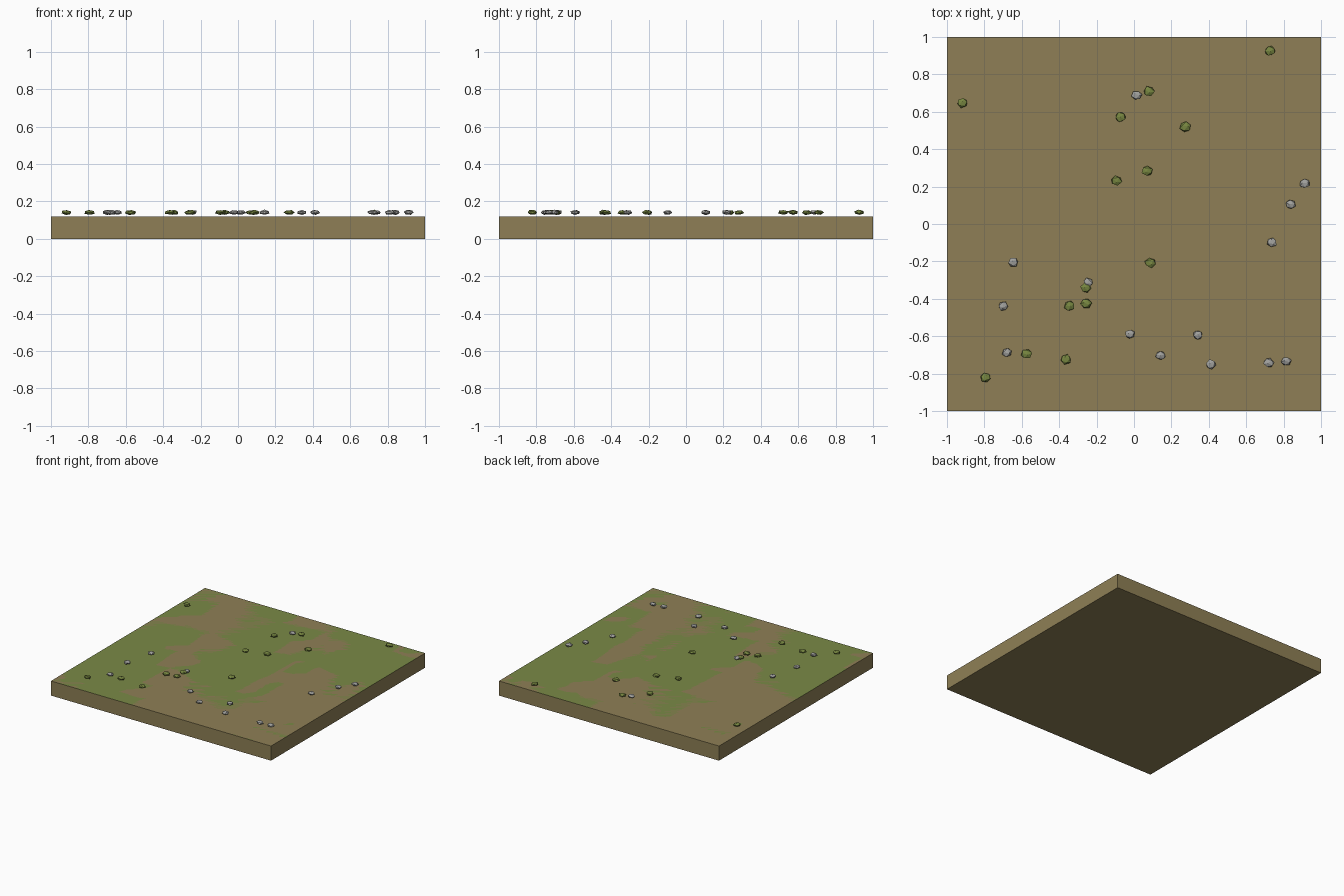
import bpy, bmesh, math, random
from mathutils import Matrix, Vector

if "Cube" in bpy.data.objects:
    bpy.data.objects.remove(bpy.data.objects["Cube"])

random.seed(4)
TOP = 0.12


def material(name, color):
    m = bpy.data.materials.new(name)
    m.diffuse_color = (*color, 1)
    m.use_nodes = True
    m.node_tree.nodes["Principled BSDF"].inputs["Base Color"].default_value = m.diffuse_color
    return m


EARTH = material("earth brown", (0.272, 0.213, 0.092))
GRASS = material("grass green", (0.195, 0.253, 0.062))
STONE = material("stone grey", (0.36, 0.36, 0.345))
MOSS = material("moss green", (0.185, 0.24, 0.052))


def add_object(name, bm, mat):
    mesh = bpy.data.meshes.new(name)
    bm.to_mesh(mesh)
    bm.free()
    mesh.materials.append(mat)
    obj = bpy.data.objects.new(name, mesh)
    bpy.context.collection.objects.link(obj)
    return obj


# Earth slab
bm = bmesh.new()
bmesh.ops.create_cube(bm, size=2)
for v in bm.verts:
    v.co.z = TOP if v.co.z > 0 else 0
add_object("earth_slab", bm, EARTH)

# Grass sheet lying flush in the top of the slab
bm = bmesh.new()
bmesh.ops.create_grid(bm, x_segments=20, y_segments=20, size=1)
for v in bm.verts:
    v.co.z = TOP
add_object("grass_sheet", bm, GRASS)


# Flattened, irregular low-poly lump
def lump(name, x, y, mat, width):
    bm = bmesh.new()
    bmesh.ops.create_icosphere(bm, subdivisions=1, radius=1)
    turn = (Matrix.Rotation(random.uniform(0, math.tau), 4, 'Z')
            @ Matrix.Rotation(random.uniform(0, math.tau), 4, 'X'))
    for v in bm.verts:
        p = turn @ (v.co * random.uniform(0.9, 1.12))
        v.co = Vector((x + p.x * width, y + p.y * width * 0.92,
                       TOP + 0.021 + p.z * 0.0135))
    add_object(name, bm, mat)


# Scattered stones
stones = [(.015, .688), (.912, .217), (.837, .105), (.738, -.098),
          (-.645, -.205), (-.70, -.44), (-.246, -.313), (-.022, -.59),
          (.142, -.703), (.342, -.592), (.41, -.75), (.72, -.743),
          (.813, -.733), (-.678, -.687)]
for i, (x, y) in enumerate(stones):
    lump(f"stone_{i + 1}", x, y, STONE, 0.028)

# Scattered moss clumps
clumps = [(.727, .925), (-.918, .648), (.08, .71), (-.072, .572),
          (.274, .52), (-.094, .232), (.07, .283), (.088, -.207),
          (-.257, -.34), (-.345, -.436), (-.256, -.425), (-.364, -.723),
          (-.575, -.695), (-.794, -.822)]
for i, (x, y) in enumerate(clumps):
    lump(f"moss_clump_{i + 1}", x, y, MOSS, 0.03)
